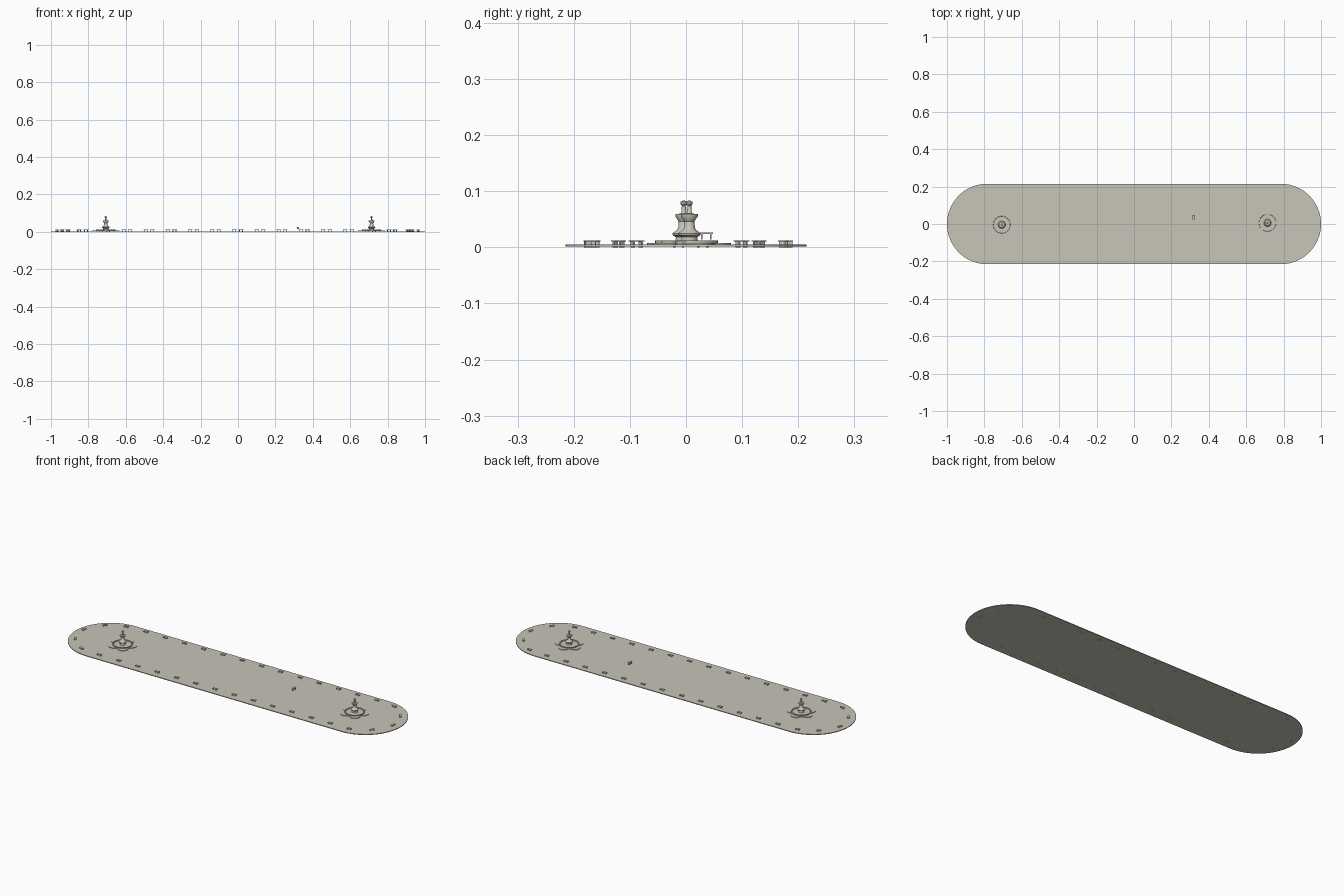
import bpy, bmesh, math
from mathutils import Matrix, Vector

if "Cube" in bpy.data.objects:
    bpy.data.objects.remove(bpy.data.objects["Cube"])

stone = bpy.data.materials.new("pale stone")
stone.use_nodes = True
COLOUR = (0.58, 0.56, 0.48, 1)
stone.diffuse_color = COLOUR
stone.node_tree.nodes["Principled BSDF"].inputs["Base Color"].default_value = COLOUR


def finish(bm, name, smooth=False):
    bmesh.ops.recalc_face_normals(bm, faces=bm.faces)
    mesh = bpy.data.meshes.new(name)
    bm.to_mesh(mesh)
    bm.free()
    mesh.materials.append(stone)
    obj = bpy.data.objects.new(name, mesh)
    bpy.context.collection.objects.link(obj)
    if smooth:
        bpy.ops.object.select_all(action="DESELECT")
        obj.select_set(True)
        bpy.context.view_layer.objects.active = obj
        bpy.ops.object.shade_smooth_by_angle(angle=math.radians(35))
    return obj


def prism(bm, outline, low, high):
    face = bm.faces.new([bm.verts.new((x, y, low)) for x, y in outline])
    up = bmesh.ops.extrude_face_region(bm, geom=[face])["geom"]
    verts = [v for v in up if isinstance(v, bmesh.types.BMVert)]
    bmesh.ops.translate(bm, verts=verts, vec=(0, 0, high - low))


def arc(cx, cy, radius, start, end, steps):
    for i in range(steps + 1):
        a = start + (end - start) * i / steps
        yield cx + radius * math.cos(a), cy + radius * math.sin(a)


def box(bm, size, centre):
    bmesh.ops.create_cube(bm, size=1, matrix=Matrix.Translation(centre)
                          @ Matrix.Diagonal((*size, 1)))


def lathe(name, profile, place):
    bm = bmesh.new()
    verts = [bm.verts.new((r, 0, z)) for r, z in profile]
    edges = [bm.edges.new(pair) for pair in zip(verts, verts[1:])]
    bmesh.ops.spin(bm, geom=verts + edges, axis=(0, 0, 1), cent=(0, 0, 0),
                   angle=math.tau, steps=32)
    bmesh.ops.remove_doubles(bm, verts=bm.verts, dist=0.00001)
    finish(bm, name, True).location = place


# Paved ground with round ends
RADIUS, END = 0.215, 0.785
quarter = math.pi / 2
bm = bmesh.new()
prism(bm, list(arc(END, 0, RADIUS, -quarter, quarter, 32))
      + list(arc(-END, 0, RADIUS, quarter, 3 * quarter, 32)), 0.001, 0.005)
finish(bm, "plaza_ground")

# One bench mesh, shared by every bench
bm = bmesh.new()
box(bm, (0.025, 0.013, 0.002), (0, 0, 0.011))
for side in (-1, 1):
    box(bm, (0.003, 0.011, 0.01), (side * 0.008, 0, 0.005))
first_bench = finish(bm, "bench")


def bench(x, y, angle=0, z=0):
    obj = bpy.data.objects.new("bench", first_bench.data)
    bpy.context.collection.objects.link(obj)
    obj.location = (x, y, z)
    obj.rotation_euler.z = angle


# Straight rows of benches
for i in range(13):
    bench(-0.695 + 0.1185 * i, 0.184)
    bench(-0.73 + 0.1185 * i, -0.175)

# Benches following the round ends
for side, spots in ((-1, ((0.813, 0.18), (0.91, 0.13), (0.968, 0.03),
                          (0.94, -0.088), (0.85, -0.163))),
                    (1, ((0.84, 0.174), (0.93, 0.099), (0.963, -0.013),
                         (0.909, -0.12), (0.807, -0.175)))):
    for x, y in spots:
        bench(side * x, y, math.atan2(y, side * (x - END)) + quarter)

# Lone raised bench, reusing the first object
first_bench.name = "raised_bench"
first_bench.location = (0.32, 0.036, 0.014)
first_bench.rotation_euler.z = quarter

# Fountains: lobed step, round pool, tiered pedestal
POOL = [(0, 0.004), (0.051, 0.004), (0.051, 0.0125), (0.046, 0.0125),
        (0.045, 0.009), (0, 0.009)]
PEDESTAL = [(0, 0.008), (0.015, 0.008), (0.014, 0.018), (0.02, 0.022),
            (0.02, 0.025), (0.013, 0.03), (0.01, 0.034), (0.009, 0.046),
            (0.015, 0.055), (0.015, 0.059), (0.006, 0.06), (0.004, 0.063),
            (0.0035, 0.074), (0.006, 0.077), (0.006, 0.081), (0.002, 0.083),
            (0, 0.083)]
for x, y in ((-0.707, -0.004), (0.714, 0.006)):
    bm = bmesh.new()
    outline = []
    for k in range(5):
        a = quarter + math.tau * k / 5
        cx, cy = 0.047 * math.cos(a), 0.047 * math.sin(a)
        outline += arc(cx, cy, 0.0276, a - 1.57, a + 1.57, 12)
    prism(bm, outline, 0.004, 0.008)
    finish(bm, "fountain_step").location = (x, y, 0)
    lathe("fountain_pool", POOL, Vector((x, y, 0)))
    lathe("fountain_pedestal", PEDESTAL, Vector((x, y, 0)))
